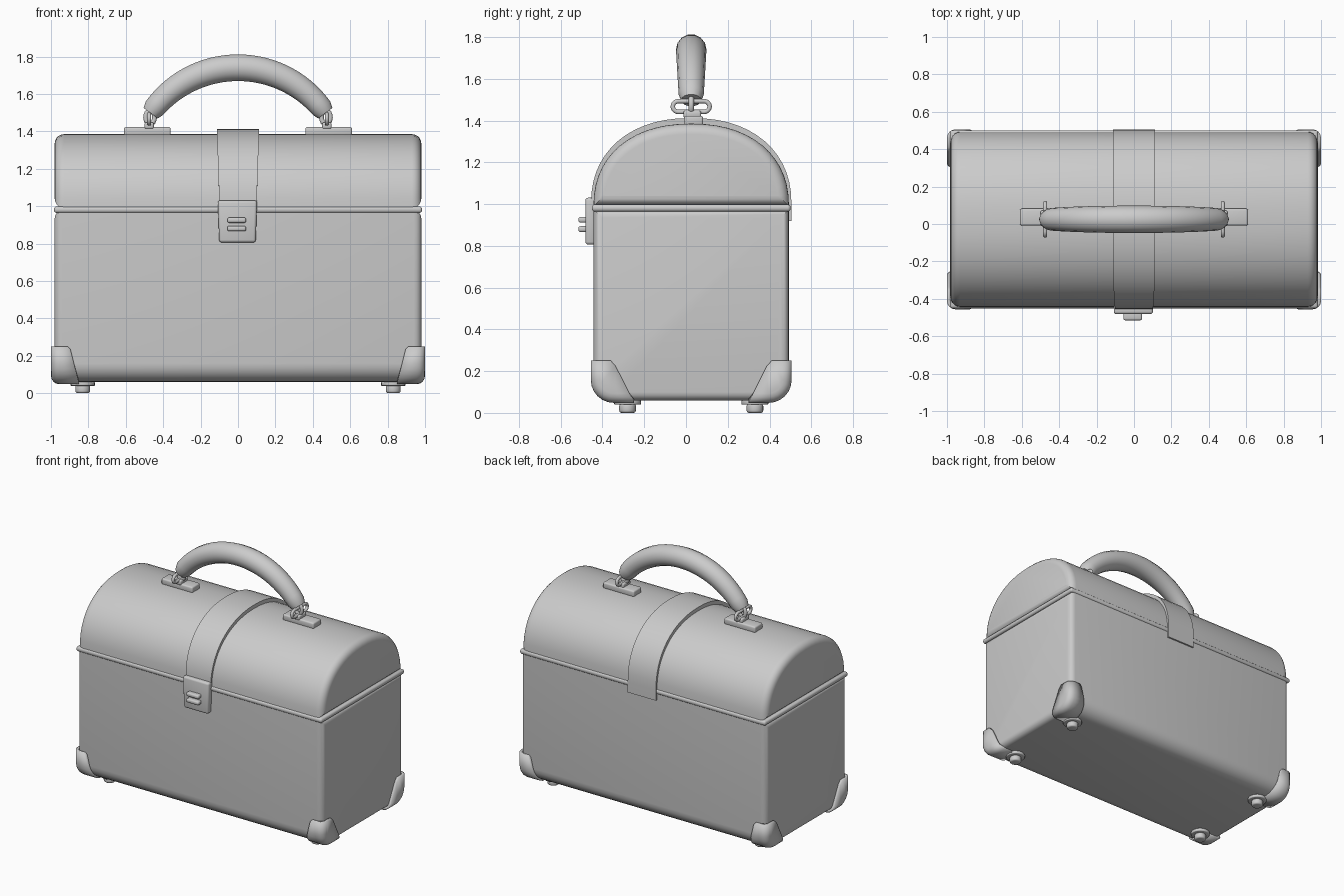
import bpy, bmesh
from math import sin, cos, pi, radians
from mathutils import Matrix

cube = bpy.data.objects.get("Cube")
if cube:
    bpy.data.objects.remove(cube)

MID_Y = 0.025   # the case sits slightly back because the latch sticks out in front

grey = bpy.data.materials.new("plain grey")
grey.use_nodes = True
grey.diffuse_color = (0.6, 0.6, 0.6, 1)
grey.node_tree.nodes["Principled BSDF"].inputs["Base Color"].default_value = (0.6, 0.6, 0.6, 1)


def finish(obj, mirror=(False, False), angle=35):
    """Place, colour and smooth a part; mirror it across x and/or y."""
    obj.location.y = MID_Y
    obj.data.materials.append(grey)
    bpy.ops.object.select_all(action='DESELECT')
    obj.select_set(True)
    bpy.context.view_layer.objects.active = obj
    if obj.type == 'CURVE':
        bpy.ops.object.convert(target='MESH')
        obj = bpy.context.view_layer.objects.active
    bpy.ops.object.shade_smooth_by_angle(angle=radians(angle))
    if any(mirror):
        mod = obj.modifiers.new("Mirror", 'MIRROR')
        mod.use_axis = (mirror[0], mirror[1], False)
        mod.use_mirror_merge = False
    return obj


def from_bmesh(name, bm, **kw):
    bmesh.ops.recalc_face_normals(bm, faces=bm.faces)
    mesh = bpy.data.meshes.new(name)
    bm.to_mesh(mesh)
    bm.free()
    obj = bpy.data.objects.new(name, mesh)
    bpy.context.collection.objects.link(obj)
    return finish(obj, **kw)


def prism(points, half, bevel=0.0, segments=4):
    """Extrude a y-z profile along x and round its end rims."""
    bm = bmesh.new()
    face = bm.faces.new([bm.verts.new((-half, y, z)) for y, z in points])
    moved = bmesh.ops.extrude_face_region(bm, geom=[face])["geom"]
    bmesh.ops.translate(bm, vec=(2 * half, 0, 0),
                        verts=[v for v in moved if isinstance(v, bmesh.types.BMVert)])
    if bevel:
        rims = [e for e in bm.edges if abs(e.verts[0].co.x - e.verts[1].co.x) < 1e-5]
        bmesh.ops.bevel(bm, geom=rims, offset=bevel, segments=segments,
                        profile=0.5, affect='EDGES')
    return bm


def box(name, center, size, bevel, **kw):
    bm = bmesh.new()
    bmesh.ops.create_cube(bm, size=1)
    bmesh.ops.scale(bm, vec=size, verts=bm.verts)
    bmesh.ops.translate(bm, vec=center, verts=bm.verts)
    bmesh.ops.bevel(bm, geom=bm.edges[:], offset=bevel, segments=3, profile=0.5, affect='EDGES')
    return from_bmesh(name, bm, **kw)


def disc(name, center, radius, depth, bevel, **kw):
    bm = bmesh.new()
    bmesh.ops.create_cone(bm, cap_ends=True, segments=20, radius1=radius, radius2=radius,
                          depth=depth, matrix=Matrix.Translation(center))
    rims = [e for e in bm.edges if abs(e.verts[0].co.z - e.verts[1].co.z) < 1e-5]
    bmesh.ops.bevel(bm, geom=rims, offset=bevel, segments=3, profile=0.5, affect='EDGES')
    return from_bmesh(name, bm, **kw)


def tube(name, points, radius, radii=None, cyclic=False, **kw):
    curve = bpy.data.curves.new(name, 'CURVE')
    curve.dimensions = '3D'
    curve.bevel_depth = radius
    curve.bevel_resolution = 5
    curve.use_fill_caps = True
    spline = curve.splines.new('POLY')
    spline.points.add(len(points) - 1)
    for i, co in enumerate(points):
        spline.points[i].co = (*co, 1)
        spline.points[i].radius = radii[i] if radii else 1
    spline.use_cyclic_u = cyclic
    obj = bpy.data.objects.new(name, curve)
    bpy.context.collection.objects.link(obj)
    return finish(obj, **kw)


def trough(half, bottom, top, radius):
    """Box section with a rounded bottom."""
    arc = [(half - radius + radius * sin(a), bottom + radius - radius * cos(a))
           for a in (i * pi / 12 for i in range(7))]
    right = arc + [(half, top)]
    return right + [(-y, z) for y, z in reversed(right)]


def arch(half, base, height, steps=28):
    """Slightly squared half ellipse from front to back."""
    pts = []
    for i in range(steps + 1):
        a = pi * i / steps
        c, s = -cos(a), sin(a)
        pts.append((half * (1 if c > 0 else -1) * abs(c) ** 0.9, base + height * max(s, 0) ** 0.9))
    return pts


# Case body, rim and domed lid
from_bmesh("case_body", prism(trough(0.468, 0.06, 0.975, 0.1), 0.98, 0.04))
box("rim_band", (0, 0, 0.981), (1.968, 0.952, 0.034), 0.014)
from_bmesh("domed_lid", prism(arch(0.468, 0.99, 0.395), 0.98, 0.05, 5))

# Corner guards: thin shells cut out of a slightly larger body
bm = prism(trough(0.481, 0.048, 0.6, 0.11), 1.0, 0.045)
for co, normal in (((0.9, 0, 0.25), (1, 0, -0.25)),
                   ((0, -0.375, 0.25), (0, -1, -0.5)),
                   ((0, 0, 0.25), (0, 0, -1)),
                   ((0.91, 0, 0.25), (1, 0, -0.9)),
                   ((0, -0.385, 0.25), (0, -1, -0.9))):
    bmesh.ops.bisect_plane(bm, geom=bm.verts[:] + bm.edges[:] + bm.faces[:], dist=1e-5,
                           plane_co=co, plane_no=normal, clear_inner=True)
guard = from_bmesh("corner_guards", bm, mirror=(True, True))
shell = guard.modifiers.new("Shell", 'SOLIDIFY')
shell.thickness = 0.018
shell.offset = -1

# Feet with round pads
disc("foot_pads", (0.83, -0.305, 0.05), 0.065, 0.022, 0.006, mirror=(True, True))
disc("feet", (0.83, -0.305, 0.022), 0.04, 0.044, 0.012, mirror=(True, True))

# Strap over the lid, narrowing toward the latch
outer = [(-0.48, 0.99)] + arch(0.48, 1.0, 0.412) + [(0.48, 0.92)]
inner = [(-0.46, 0.99)] + arch(0.46, 1.0, 0.38) + [(0.46, 0.92)]
bm = prism(outer + inner[::-1], 0.113)
for v in bm.verts:
    if v.co.y < 0:
        v.co.x *= 1 - 0.12 * min(1, (1.41 - v.co.z) / 0.4)
from_bmesh("strap", bm)

# Latch plate and its two bars
bm = bmesh.new()
bmesh.ops.create_cube(bm, size=1)
bmesh.ops.scale(bm, vec=(0.21, 0.05, 0.225), verts=bm.verts)
bmesh.ops.translate(bm, vec=(-0.003, -0.482, 0.918), verts=bm.verts)
for v in bm.verts:
    if v.co.z < 0.9:
        v.co.x *= 0.93
bmesh.ops.bevel(bm, geom=bm.edges[:], offset=0.014, segments=3, profile=0.5, affect='EDGES')
from_bmesh("latch_plate", bm)
for name, z in (("latch_bar_upper", 0.925), ("latch_bar_lower", 0.88)):
    box(name, (-0.007, -0.515, z), (0.1, 0.05, 0.028), 0.01)

# Handle grip: an arc with softened ends
STEPS = 32
R = 0.57
grip, radii = [], []
for i in range(STEPS + 1):
    t = 2 * i / STEPS - 1
    a = t * radians(55)
    grip.append((R * sin(a), 0, 1.17 + R * cos(a)))
    radii.append(1 - 0.2 * t * t)
radii[0] = radii[-1] = 0.66
tube("handle_grip", grip, 0.073, radii)

# Handle mounts: plate, post, oblong ring and link
both = (True, False)
box("mount_plates", (0.485, 0.012, 1.4), (0.25, 0.09, 0.045), 0.01, mirror=both)
box("mount_posts", (0.475, 0.005, 1.43), (0.05, 0.085, 0.035), 0.01, mirror=both)
ring = []
for i in range(24):
    a = 2 * pi * (i + 0.5) / 24
    side = 0.06 if cos(a) > 0 else -0.06
    ring.append((0.475, side + 0.028 * cos(a), 1.467 + 0.026 * sin(a)))
tube("mount_rings", ring, 0.011, cyclic=True, mirror=both)
link = [(0.47 + 0.024 * cos(a), 0, 1.475 + 0.036 * sin(a)) for a in (pi * i / 8 for i in range(16))]
tube("handle_links", link, 0.013, cyclic=True, mirror=both)
